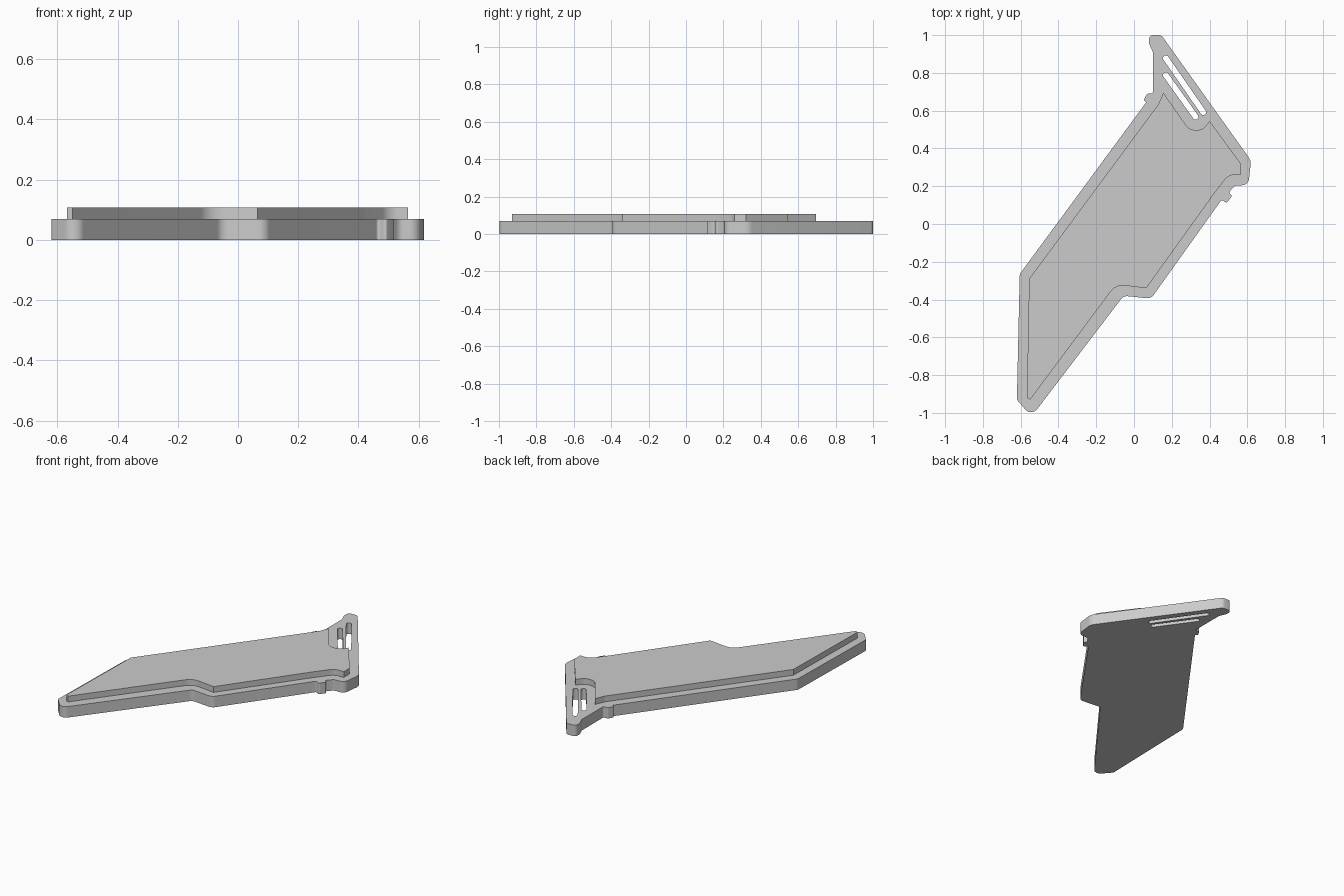
import bpy
from math import tan, radians
from mathutils import Vector

cube = bpy.data.objects.get("Cube")
if cube:
    bpy.data.objects.remove(cube, do_unlink=True)

grey = bpy.data.materials.new("plain grey")
grey.use_nodes = True
COLOUR = (0.6, 0.6, 0.6, 1)
grey.diffuse_color = COLOUR
grey.node_tree.nodes["Principled BSDF"].inputs["Base Color"].default_value = COLOUR


def rounded(corners, steps=8):
    """Turn (x, y, radius) corners into a loop of points with filleted corners."""
    points = []
    for i, (x, y, radius) in enumerate(corners):
        p = Vector((x, y))
        if radius == 0:
            points.append(p)
            continue
        to_prev = Vector(corners[i - 1][:2]) - p
        to_next = Vector(corners[(i + 1) % len(corners)][:2]) - p
        half = to_prev.angle(to_next) / 2
        cut = min(radius / tan(half), 0.49 * to_prev.length, 0.49 * to_next.length)
        u, v = to_prev.normalized(), to_next.normalized()
        start, end = p + u * cut, p + v * cut
        centre = p + (u + v).normalized() * cut / max(abs((u + v).normalized().dot(u)), 0.01)
        r = (start - centre).length
        for k in range(steps + 1):
            chord = start.lerp(end, k / steps) - centre
            points.append(centre + chord.normalized() * r)
    return points


def slot(a, b, width):
    """Corners of a round-ended slot between two end points."""
    a, b = Vector(a), Vector(b)
    along = (b - a).normalized()
    side = Vector((-along.y, along.x)) * width / 2
    return [(*p, width / 2) for p in (a - side, b - side, b + side, a + side)]


def plate(name, loops, bottom, top):
    """Extrude the first loop, leaving the other loops as holes."""
    curve = bpy.data.curves.new(name + "_outline", "CURVE")
    curve.dimensions = "2D"
    curve.fill_mode = "BOTH"
    curve.extrude = (top - bottom) / 2
    for loop in loops:
        points = rounded(loop)
        spline = curve.splines.new("POLY")
        spline.points.add(len(points) - 1)
        for target, p in zip(spline.points, points):
            target.co = (p.x, p.y, 0, 1)
        spline.use_cyclic_u = True
    helper = bpy.data.objects.new(name + "_helper", curve)
    bpy.context.collection.objects.link(helper)
    graph = bpy.context.evaluated_depsgraph_get()
    mesh = bpy.data.meshes.new_from_object(helper.evaluated_get(graph))
    bpy.data.objects.remove(helper, do_unlink=True)
    mesh.name = name
    mesh.materials.clear()
    mesh.materials.append(grey)
    obj = bpy.data.objects.new(name, mesh)
    obj.location.z = (bottom + top) / 2
    bpy.context.collection.objects.link(obj)
    bpy.ops.object.select_all(action="DESELECT")
    obj.select_set(True)
    bpy.context.view_layer.objects.active = obj
    bpy.ops.object.shade_smooth_by_angle(angle=radians(30))


# Base plate: slanted body, end flange and small side nubs
base_outline = [
    (-0.543, -1.02, 0.04), (-0.055, -0.38, 0.04), (0.09, -0.395, 0.04),
    (0.465, 0.13, 0.01), (0.49, 0.11, 0.01), (0.52, 0.15, 0.01),
    (0.50, 0.165, 0.01), (0.535, 0.205, 0.03), (0.605, 0.205, 0.04),
    (0.62, 0.335, 0.06), (0.145, 1.0, 0.03), (0.08, 1.0, 0.03),
    (0.08, 0.955, 0.03), (0.10, 0.91, 0.03), (0.10, 0.69, 0.01),
    (0.07, 0.69, 0.01), (0.05, 0.655, 0.01), (0.065, 0.645, 0.005),
    (-0.605, -0.265, 0.04), (-0.62, -0.93, 0.03),
]
slots = [slot((0.16, 0.89), (0.375, 0.58), 0.03),
         slot((0.16, 0.80), (0.335, 0.555), 0.03)]
plate("base_plate", [base_outline] + slots, 0, 0.07)

# Raised deck, inset from the base edge and scooped around the slots
deck_outline = [
    (-0.55, -0.93, 0), (-0.095, -0.32, 0.08), (0.065, -0.34, 0),
    (0.42, 0.155, 0.06), (0.50, 0.26, 0.08), (0.565, 0.26, 0),
    (0.565, 0.32, 0), (0.40, 0.545, 0), (0.365, 0.50, 0.05),
    (0.295, 0.495, 0.06), (0.155, 0.695, 0), (0.13, 0.635, 0.02),
    (-0.555, -0.29, 0), (-0.567, -0.92, 0),
]
plate("raised_deck", [deck_outline], 0.07, 0.107)
